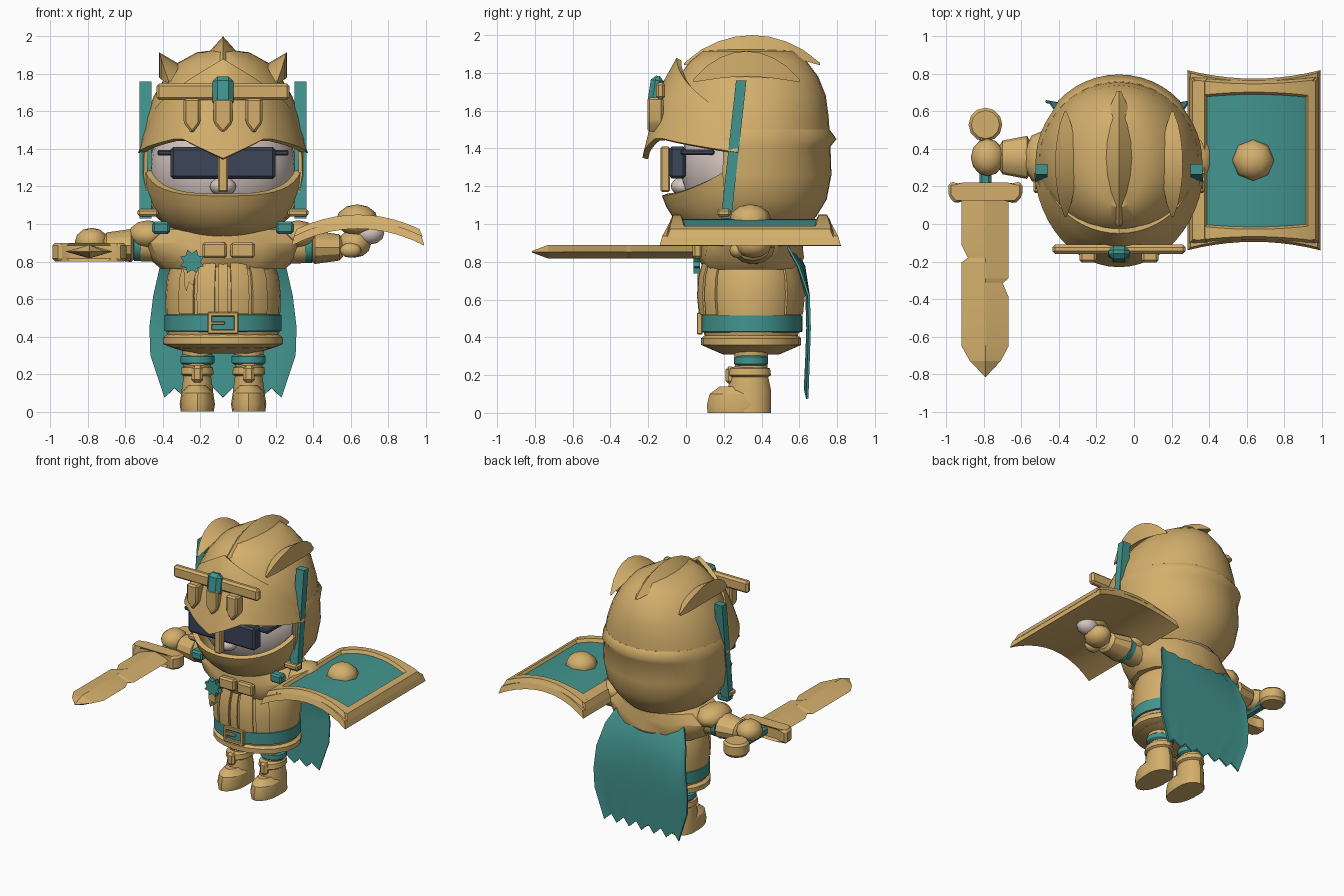
import bpy, bmesh, math
from mathutils import Vector, Matrix

if "Cube" in bpy.data.objects:
    bpy.data.objects.remove(bpy.data.objects["Cube"])

CX, CY = -0.08, 0.33          # body axis


def material(name, rgb):
    m = bpy.data.materials.new(name)
    m.diffuse_color = (*rgb, 1)
    m.use_nodes = True
    m.node_tree.nodes["Principled BSDF"].inputs["Base Color"].default_value = m.diffuse_color
    return m


GOLD = material("gold", (0.66, 0.43, 0.15))
TEAL = material("teal", (0.055, 0.30, 0.275))
NAVY = material("navy", (0.045, 0.06, 0.095))
SKIN = material("skin", (0.68, 0.57, 0.53))


def finish(name, bm, mat, bevel=0, solid=0, angle=32):
    """Bevel or thicken, fix normals, mark hard edges and link the object."""
    if solid:
        bmesh.ops.recalc_face_normals(bm, faces=bm.faces[:])
        bmesh.ops.solidify(bm, geom=bm.faces[:], thickness=solid)
    if bevel:
        bmesh.ops.bevel(bm, geom=bm.edges[:], offset=bevel, segments=1,
                        affect='EDGES', clamp_overlap=True)
    bmesh.ops.recalc_face_normals(bm, faces=bm.faces[:])
    for f in bm.faces:
        f.smooth = True
    for e in bm.edges:
        e.smooth = e.calc_face_angle(0) < math.radians(angle)
    me = bpy.data.meshes.new(name)
    bm.to_mesh(me)
    bm.free()
    me.materials.append(mat)
    ob = bpy.data.objects.new(name, me)
    bpy.context.collection.objects.link(ob)
    return ob


def grid(bm, rows, closed=False, caps=False):
    """Skin a list of equally long point rows."""
    vs = [[bm.verts.new(p) for p in r] for r in rows]
    n = len(rows[0])
    for a, b in zip(vs, vs[1:]):
        for i in range(n if closed else n - 1):
            j = (i + 1) % n
            bm.faces.new((a[i], a[j], b[j], b[i]))
    if caps:
        bm.faces.new(vs[0])
        bm.faces.new(vs[-1])


def box(name, c, size, mat, bevel=0.01, rot=0):
    bm = bmesh.new()
    bmesh.ops.create_cube(bm, size=1, matrix=Matrix.Translation(c)
                          @ Matrix.Rotation(rot, 4, 'X') @ Matrix.Diagonal((*size, 1)))
    return finish(name, bm, mat, bevel)


def ball(name, c, r, mat, n=20):
    bm = bmesh.new()
    bmesh.ops.create_uvsphere(bm, u_segments=n, v_segments=max(6, n // 2), radius=1,
                              matrix=Matrix.Translation(c) @ Matrix.Diagonal((*r, 1)))
    return finish(name, bm, mat, angle=50)


def prism(name, pts, axis, a, b, mat, bevel=0):
    """Extrude a 2D outline from a to b along the axis."""
    put = {'X': lambda p, d: (d, p[0], p[1]), 'Y': lambda p, d: (p[0], d, p[1]),
           'Z': lambda p, d: (p[0], p[1], d)}[axis]
    bm = bmesh.new()
    grid(bm, [[put(p, d) for p in pts] for d in (a, b)], True, True)
    return finish(name, bm, mat, bevel)


def lathe(name, prof, c, mat, n=24, axis='Z', span=None, solid=0):
    """Turn (rx, ry, height) rings; span limits it to an arc, 0 being the front."""
    bm = bmesh.new()
    a0, a1 = span or (0, 360)
    rows = []
    for rx, ry, h in prof:
        row = []
        for i in range(n if not span else n + 1):
            a = math.radians(a0 + (a1 - a0) * i / n)
            p = (rx * math.sin(a), -ry * math.cos(a), h)
            row.append(Vector(c) + Vector(p if axis == 'Z' else (p[2], p[1], p[0])))
        rows.append(row)
    grid(bm, rows, not span, not span)
    return finish(name, bm, mat, solid=solid)


# ---------------- helmet shell and face ----------------
DOME = [(.02, .05, 1.93), (.14, .24, 1.915), (.24, .31, 1.86), (.31, .37, 1.78), (.37, .41, 1.68),
        (.41, .425, 1.57), (.425, .43, 1.5)]
SIDES = [(.425, .43, 1.5), (.445, .445, 1.45), (.44, .435, 1.41), (.445, .44, 1.26),
         (.42, .415, 1.13), (.36, .36, 1.04), (.28, .30, .97)]
lathe("helmet_dome", DOME, (CX, CY, 0), GOLD, 36)
back = lathe("helmet_back", SIDES, (CX, CY, 0), GOLD, 28, span=(72, 288), solid=0.02)
for v in back.data.vertices:            # overlapping lip across the back
    if abs(v.co.z - 1.45) < .012 and v.co.y > .6:
        v.co.y += .022
ball("face", (CX, .32, 1.3), (.39, .35, .36), SKIN, 28)
ball("nose", (CX, -.01, 1.2), (.07, .07, .05), SKIN)
box("goggles", (CX, -.045, 1.325), (.56, .09, .17), NAVY, .015)
for s in (-1, 1):
    box("goggle_strap", (CX + s * .31, .06, 1.38), (.08, .18, .03), NAVY, .008)
box("nose_guard", (CX, -.11, 1.29), (.055, .05, .24), GOLD, .008)

# visor with pointed brow and arched brim
bm = bmesh.new()
rows = []
for v in range(5):
    k, row = v / 4, []
    for i in range(25):
        t = (i - 12) / 12
        u = abs(t)
        a = math.radians(84 * t)
        top = 1.88 - .35 * u
        low = 1.35 + .11 * min(1, u / .36) - .08 * max(0, (u - .36) / .64)
        rx = .405 + .05 * k
        ry = .38 + .18 * k ** .65
        row.append((CX + rx * math.sin(a), CY - ry * math.cos(a), top + (low - top) * k))
    rows.append(row)
grid(bm, rows)
finish("visor", bm, GOLD, solid=.03)

# chin guard bowl
bm = bmesh.new()
BOWL = [(.10, .91), (.25, .945), (.34, 1.02), (.39, 1.10), (.425, 1.2), (.435, 1.33)]


def bowl_radius(z):
    for (r0, z0), (r1, z1) in zip(BOWL, BOWL[1:]):
        if z <= z1:
            return r0 + (r1 - r0) * (z - z0) / (z1 - z0)
    return BOWL[-1][0]


rows = []
for v in range(7):
    row = []
    for i in range(25):
        t = (i - 12) / 12
        a = math.radians(82 * t)
        z = .91 + (.24 + .17 * abs(t) ** 3) * (v / 6) ** 1.5
        r = bowl_radius(z)
        row.append((CX + r * math.sin(a), CY - (r + .05) * math.cos(a), z))
    rows.append(row)
grid(bm, rows)
finish("chin_guard", bm, GOLD, solid=.035)


# crest blades: lens-shaped ridges running front to back
def crest(name, left, ridge, right, y0, y1):
    bm, rows = bmesh.new(), []
    for i in range(9):
        k = i / 8
        w = max(.03, math.sin(math.pi * k)) ** .6
        arch = -.12 * (2 * k - 1) ** 2
        mid = [(a + b) / 2 for a, b in zip(left, right)]
        rows.append([(m[0] * w + mid[0] * (1 - w), y0 + (y1 - y0) * k,
                      m[1] * w + mid[1] * (1 - w) + arch * e)
                     for m, e in ((left, .5), (ridge, .5), (right, .5))])
    grid(bm, rows, True, True)
    finish(name, bm, GOLD, angle=20)


crest("centre_crest", (CX - .09, 1.9), (CX, 2.0), (CX + .09, 1.9), -.01, .71)
for s in (-1, 1):
    crest("side_crest", (CX + s * .34, 1.78), (CX + s * .34, 1.915), (CX + s * .23, 1.85), .04, .6)
    prism("helmet_band", [(.265, 1.76), (.32, 1.76), (.24, 1.03), (.185, 1.03)], 'X',
          CX + s * .38, CX + s * .445, TEAL)
    box("band_clip", (CX + s * .4, .2, 1.06), (.11, .07, .04), GOLD)

# brow bar, hanging points and gem
box("brow_bar", (CX, -.135, 1.705), (.71, .05, .09), GOLD, .015)
for dx, w in ((-.165, .045), (0, .05), (.165, .045)):
    x = CX + dx
    prism("brow_point", [(x - w, 1.67), (x + w, 1.67), (x + w, 1.54), (x, 1.48), (x - w, 1.54)],
          'Y', -.205, -.12, GOLD, .012)
box("brow_gem", (CX, -.16, 1.705), (.11, .07, .16), TEAL, .025, -.15)

# ---------------- torso ----------------
BODY = [(.17, .15, .31), (.27, .22, .34), (.30, .25, .42), (.305, .265, .52), (.308, .275, .62),
        (.298, .268, .72), (.26, .24, .82), (.20, .20, .92), (.18, .18, 1.0)]
TY = .345
lathe("torso", BODY, (CX, TY, 0), GOLD, 28)
lathe("hem", [(.27, .22, .34), (.32, .265, .36), (.32, .265, .395), (.29, .24, .415)],
      (CX, TY, 0), GOLD, 20)
lathe("belt", [(.29, .25, .425), (.312, .272, .43), (.312, .272, .515), (.29, .25, .52)],
      (CX, TY, 0), TEAL, 28)
panel = [(rx + .012, ry + .012, z) for rx, ry, z in BODY[3:7]]
for a, b in ((-48, -30), (-26, -8), (-5, 5), (8, 26), (30, 48), (132, 172), (188, 228)):
    lathe("tunic_panel", panel, (CX, TY, 0), GOLD, 4, span=(a, b), solid=.02)
# open buckle with tongue
for dx, dz, w, h in ((-.07, 0, .025, .115), (.07, 0, .025, .115), (0, .046, .165, .024),
                     (0, -.046, .165, .024), (-.03, 0, .08, .018)):
    box("buckle", (CX + dx, .072, .472 + dz), (w, .03, h), GOLD, .005)

# mantle, shoulder plates and clasps
lathe("mantle", [(.26, .22, 1.0), (.36, .27, .97), (.445, .27, .90), (.40, .28, .82),
                 (.33, .25, .76), (.25, .2, .76)], (CX, TY, 0), GOLD, 12)
for s in (-1, 1):
    ball("shoulder", (CX + s * .4, .35, .94), (.11, .15, .08), GOLD, 10)
    box("teal_clasp", (CX + s * .33, .12, .98), (.095, .07, .065), TEAL, .012)
    box("gold_clasp", (CX + .03 + s * .075, .06, .86), (.13, .05, .085), GOLD, .012)

# star badge with ribbon
star = [(-.245 + r * math.cos(i * math.pi / 8), .80 + r * math.sin(i * math.pi / 8))
        for i in range(16) for r in [.068 if i % 2 else .045]]
prism("star_badge", star, 'Y', .04, .075, TEAL)
prism("ribbon", [(-.29, .76), (-.22, .76), (-.24, .67), (-.26, .69), (-.275, .64), (-.285, .67)],
      'Y', .06, .13, GOLD)

# cape with ragged hem
bm, rows = bmesh.new(), []
for z, hw, y in ((.93, .26, .54), (.87, .29, .575), (.78, .335, .625), (.62, .37, .65), (.45, .39, .655),
                 (.30, .385, .65), (.10, .31, .642)):
    rows.append([(CX + hw * k / 6, y - .03 * (z > .7) * (k / 6) ** 2 + .006 * (-1) ** k,
                  z + (.025 * (-1) ** (k + 1) if z < .2 else 0)) for k in range(-6, 7)])
grid(bm, rows)
finish("cape", bm, TEAL, solid=.012)

# ---------------- legs ----------------
for s in (-1, 1):
    x = CX + s * .137
    lathe("leg", [(.07, .08, .12), (.075, .085, .24), (.085, .095, .38)], (x, .345, 0), GOLD, 14)
    lathe("knee_band", [(.08, .08, .25), (.093, .09, .26), (.093, .09, .295), (.08, .08, .305)],
          (x, .345, 0), TEAL, 14)
    lathe("foot", [(.088, .165, 0), (.094, .17, .04), (.085, .155, .1), (.05, .1, .14)],
          (x, .28, 0), GOLD, 16)
    lathe("boot_shaft", [(.09, .115, .0), (.085, .115, .12), (.075, .1, .19), (.09, .115, .2),
                         (.085, .11, .235), (.06, .08, .245)], (x, .335, 0), GOLD, 14)
    box("shin_plate", (x, .235, .20), (.06, .05, .09), GOLD, .015)

# ---------------- arms ----------------
for s, z in ((-1, .885), (1, .875)):
    lathe("upper_arm", [(.09, .1, .3), (.085, .09, .46)], (CX, .355, z), GOLD, 14, 'X') if s > 0 else \
        lathe("upper_arm", [(.09, .1, -.3), (.085, .09, -.46)], (CX, .355, z), GOLD, 14, 'X')
    lathe("arm_cuff", [(.06, .06, s * .435), (.085, .1, s * .44), (.085, .1, s * .475), (.06, .06, s * .48)],
          (CX, .355, z), TEAL, 14, 'X')
    lathe("gauntlet", [(.07, .08, s * .47), (.088, .115, s * .49), (.07, .09, s * .62), (.05, .06, s * .64)],
          (CX, .355, z), GOLD, 12, 'X')
    ball("hand", (CX + s * .70, .355, z + .02), (.09, .1, .075), GOLD, 12)
ball("palm", (.70, .34, .95), (.08, .07, .06), SKIN, 12)
ball("thumb", (.60, .27, .86), (.06, .04, .04), GOLD, 10)

# ---------------- sword ----------------
SX, SZ = -.792, .853
lathe("pommel", [(.075, .075, .80), (.09, .09, .82), (.09, .09, .885), (.075, .075, .90)],
      (SX, .53, 0), GOLD, 12)
box("grip", (SX, .33, SZ), (.065, .34, .065), TEAL, .015)
prism("cross_guard", [(-.99, .22), (-.95, .225), (-.92, .205), (-.665, .205), (-.635, .225), (-.595, .22),
                      (-.595, .15), (-.635, .105), (-.69, .14), (-.90, .14), (-.95, .105), (-.99, .15)],
      'Z', .80, .90, GOLD, .015)
bm, rows = bmesh.new(), []
for y, l, r in ((.15, -.92, -.668), (-.11, -.92, -.668), (-.18, -.885, -.668), (-.205, -.92, -.668),
                (-.29, -.92, -.668), (-.315, -.92, -.70), (-.39, -.92, -.668), (-.65, -.92, -.668),
                (-.73, -.875, -.71), (-.815, SX - .002, SX + .002)):
    h = .036 if y > -.8 else .004
    rows.append([(l, y, SZ), (SX, y, SZ + h), (r, y, SZ), (SX, y, SZ - h)])
grid(bm, rows, True, True)
finish("blade", bm, GOLD, angle=10)


# ---------------- shield: curved slabs lying flat ----------------
def slab(name, x0, x1, y0, y1, low, high, inset, mat, flare=0):
    bm, rows = bmesh.new(), []
    n, mid = 10, (x0 + x1) / 2
    for i in range(n + 1):
        k = 2 * i / n - 1
        f = flare * k * k
        row = []
        for h, d in ((low, 0), (high, inset)):
            x = mid + k * ((x1 - x0) / 2 - d)
            z = 1.02 - .72 * (x - .64) ** 2 + h
            pair = [(x, y0 + d - f, z), (x, y1 - d + f, z)]
            row += pair if h == low else pair[::-1]
        rows.append(row)
    grid(bm, rows, True, True)
    finish(name, bm, mat)


slab("shield_plate", .285, .993, -.095, .775, -.045, 0, .015, GOLD, .045)
slab("shield_field", .385, .92, -.015, .69, 0, .006, 0, TEAL)
for y0, y1 in ((-.085, -.01), (.685, .765)):
    slab("shield_rim_end", .31, .97, y0, y1, -.005, .03, .018, GOLD, .02)
for x0, x1 in ((.295, .395), (.91, .985)):
    slab("shield_rim_side", x0, x1, -.1, .78, -.005, .03, .018, GOLD)
ball("shield_boss", (.635, .34, 1.02), (.112, .112, .085), GOLD, 8)
